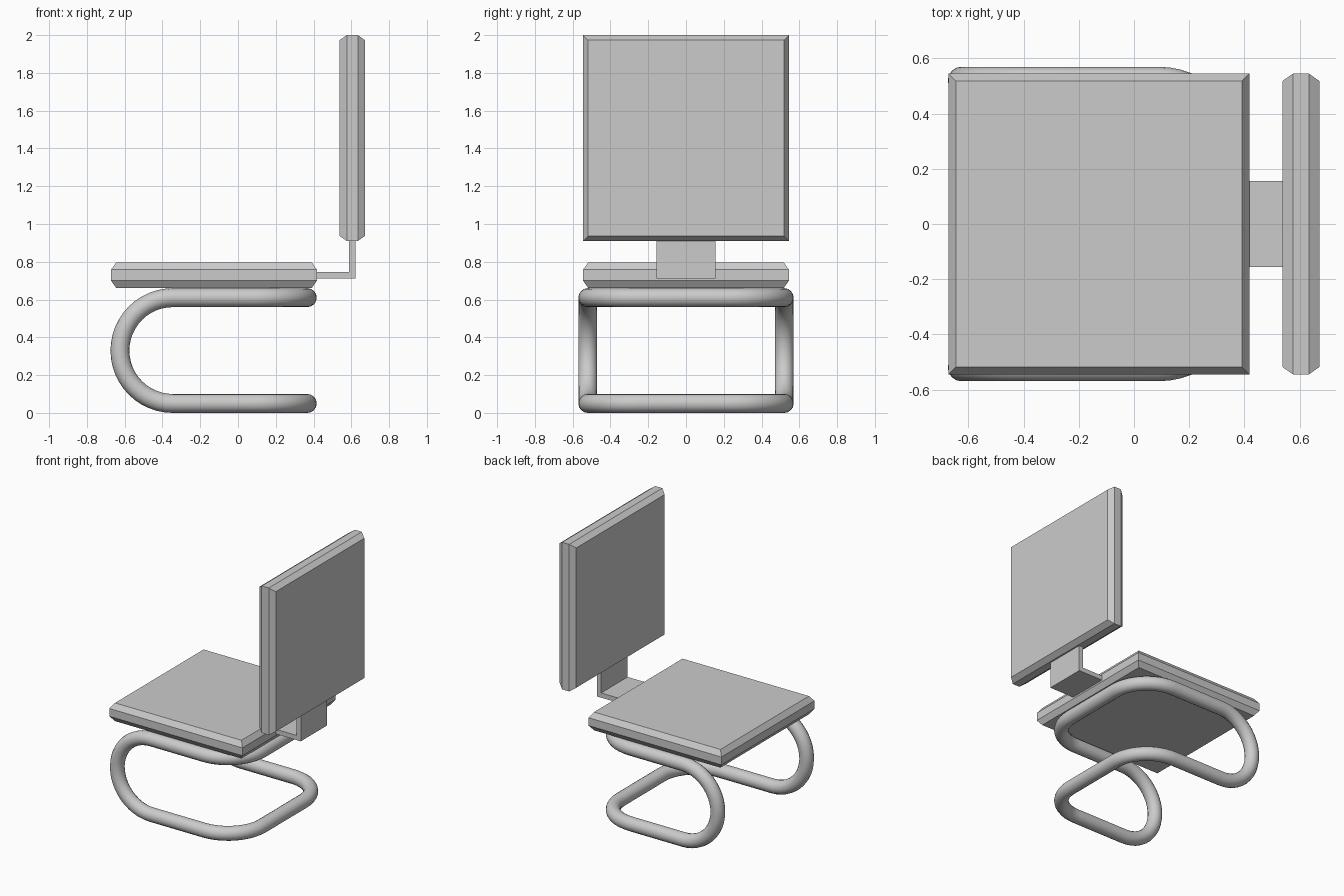
import bpy, bmesh
from math import sin, cos, pi
from mathutils import Matrix

if "Cube" in bpy.data.objects:
    bpy.data.objects.remove(bpy.data.objects["Cube"])


def mesh_object(name, bm):
    bmesh.ops.recalc_face_normals(bm, faces=bm.faces)
    me = bpy.data.meshes.new(name)
    bm.to_mesh(me)
    bm.free()
    ob = bpy.data.objects.new(name, me)
    bpy.context.collection.objects.link(ob)
    return ob


def cushion(name, matrix, half=0.545, thick=0.0675, band=0.029, inset=0.027):
    """Square pad with bevelled rims: four stacked square rings, capped."""
    bm = bmesh.new()
    rings = []
    for z, h in ((-thick, half - inset), (-band, half), (band, half), (thick, half - inset)):
        rings.append([bm.verts.new((sx * h, sy * h, z))
                      for sx, sy in ((-1, -1), (1, -1), (1, 1), (-1, 1))])
    for a, b in zip(rings, rings[1:]):
        for i in range(4):
            j = (i + 1) % 4
            bm.faces.new((a[i], a[j], b[j], b[i]))
    bm.faces.new(rings[0])
    bm.faces.new(rings[-1])
    bm.transform(matrix)
    return mesh_object(name, bm)


# Seat and backrest pads
cushion("seat", Matrix.Translation((-0.127, 0, 0.729)))
cushion("backrest", Matrix.Translation((0.605, 0, 1.455)) @ Matrix.Rotation(pi / 2, 4, 'Y'))

# L-shaped bracket joining seat and backrest, extruded across y
profile = [(0.40, 0.712), (0.623, 0.712), (0.623, 0.92),
           (0.587, 0.92), (0.587, 0.747), (0.40, 0.747)]
bm = bmesh.new()
face = bm.faces.new([bm.verts.new((x, -0.155, z)) for x, z in profile])
ext = bmesh.ops.extrude_face_region(bm, geom=[face])
bmesh.ops.translate(bm, vec=(0, 0.31, 0),
                    verts=[v for v in ext["geom"] if isinstance(v, bmesh.types.BMVert)])
mesh_object("back_bracket", bm)

# Continuous bent tube frame: one closed loop with four corners and two side arcs
TUBE, Y, R = 0.05, 0.52, 0.28
Z_LOW, Z_HIGH, X_BACK = 0.05, 0.61, 0.367
X_ARC = -0.345
N = 12


def corner(z, side):
    """Bend from the side rail round to the cross bar."""
    return [(X_BACK - R + R * sin(a), side * (Y - R + R * cos(a)), z)
            for a in (pi / 2 * i / N for i in range(N + 1))]


def side_arc(side):
    """Half circle from the upper rail to the lower rail."""
    return [(X_ARC - R * sin(a), side * Y, (Z_LOW + Z_HIGH) / 2 + R * cos(a))
            for a in (pi * i / (2 * N) for i in range(2 * N + 1))]


path = (corner(Z_HIGH, -1)[::-1] + side_arc(-1) + corner(Z_LOW, -1)
        + corner(Z_LOW, 1)[::-1] + side_arc(1)[::-1] + corner(Z_HIGH, 1))

curve = bpy.data.curves.new("tube_frame", 'CURVE')
curve.dimensions = '3D'
curve.bevel_depth = TUBE
curve.bevel_resolution = 6
spline = curve.splines.new('POLY')
spline.points.add(len(path) - 1)
for p, co in zip(spline.points, path):
    p.co = (*co, 1)
spline.use_cyclic_u = True
frame = bpy.data.objects.new("tube_frame", curve)
bpy.context.collection.objects.link(frame)
bpy.context.view_layer.objects.active = frame
frame.select_set(True)
bpy.ops.object.convert(target='MESH')
bpy.ops.object.shade_smooth()
